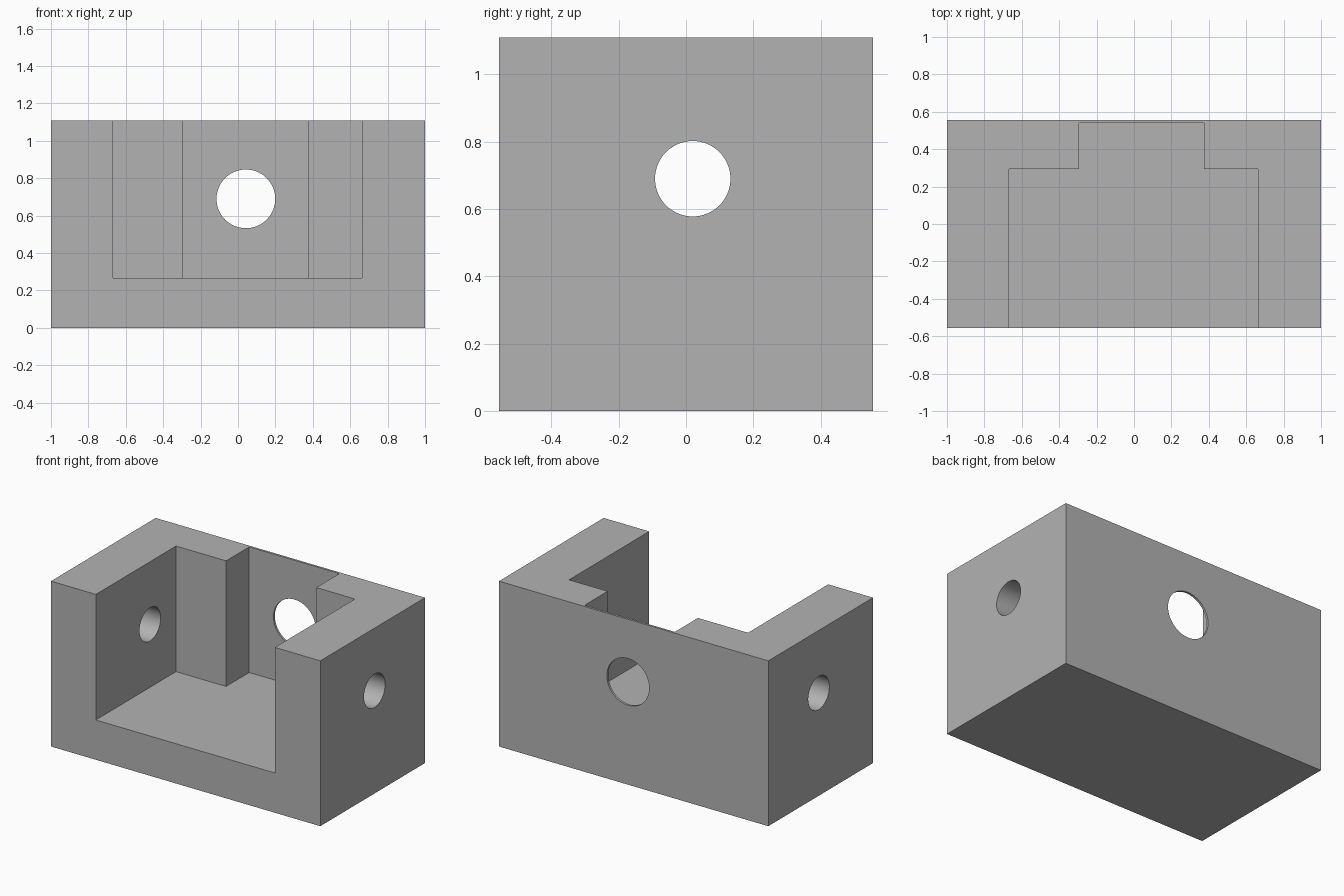
import bpy, bmesh, math
from mathutils import Matrix

if "Cube" in bpy.data.objects:
    bpy.data.objects.remove(bpy.data.objects["Cube"])

W, D, H = 2.0, 1.11, 1.11      # overall block size
FLOOR, HOLE_Z = 0.267, 0.69

grey = bpy.data.materials.new("light grey")
grey.diffuse_color = (0.45, 0.45, 0.45, 1)
grey.use_nodes = True
grey.node_tree.nodes["Principled BSDF"].inputs["Base Color"].default_value = grey.diffuse_color


def make_object(name, bm):
    bmesh.ops.recalc_face_normals(bm, faces=bm.faces)
    mesh = bpy.data.meshes.new(name)
    bm.to_mesh(mesh)
    bm.free()
    mesh.materials.append(grey)
    obj = bpy.data.objects.new(name, mesh)
    bpy.context.collection.objects.link(obj)
    return obj


def prism(name, outline, z0, z1):
    bm = bmesh.new()
    face = bm.faces.new([bm.verts.new((x, y, z0)) for x, y in outline])
    top = bmesh.ops.extrude_face_region(bm, geom=[face])["geom"]
    verts = [v for v in top if isinstance(v, bmesh.types.BMVert)]
    bmesh.ops.translate(bm, verts=verts, vec=(0, 0, z1 - z0))
    return make_object(name, bm)


def drill(name, radius, length, centre, angle, axis):
    bm = bmesh.new()
    mat = Matrix.Translation(centre) @ Matrix.Rotation(angle, 4, axis)
    bmesh.ops.create_cone(bm, cap_ends=True, segments=64, radius1=radius,
                          radius2=radius, depth=length, matrix=mat)
    return make_object(name, bm)


# Solid block
x, y = W / 2, D / 2
block = prism("housing_block", [(-x, -y), (x, -y), (x, y), (-x, y)], 0, H)

# Pocket open at the front and top, with a narrower recess at the back
pocket = prism("pocket_cutter", [
    (-0.667, -0.8), (0.662, -0.8), (0.662, 0.295), (0.375, 0.295),
    (0.375, 0.54), (-0.295, 0.54), (-0.295, 0.295), (-0.667, 0.295)], FLOOR, 1.4)

# Round holes: one through the back wall, one through both side walls
back_hole = drill("back_hole_cutter", 0.157, 0.5, (0.042, 0.55, HOLE_Z), math.pi / 2, 'X')
side_hole = drill("side_hole_cutter", 0.112, 2.6, (0, 0.02, HOLE_Z), math.pi / 2, 'Y')

for cutter in (pocket, back_hole, side_hole):
    cutter.hide_render = True
    mod = block.modifiers.new(cutter.name, 'BOOLEAN')
    mod.operation = 'DIFFERENCE'
    mod.solver = 'EXACT'
    mod.object = cutter

# Apply the cuts, then remove the cutters
bpy.context.view_layer.update()
graph = bpy.context.evaluated_depsgraph_get()
result = bpy.data.meshes.new_from_object(block.evaluated_get(graph))
block.modifiers.clear()
block.data = result
for cutter in (pocket, back_hole, side_hole):
    bpy.data.objects.remove(cutter)
result.materials.clear()
result.materials.append(grey)
for poly in result.polygons:
    poly.material_index = 0

# Smooth hole walls, sharp edges elsewhere
bpy.context.view_layer.objects.active = block
block.select_set(True)
bpy.ops.object.shade_smooth_by_angle(angle=math.radians(30))
